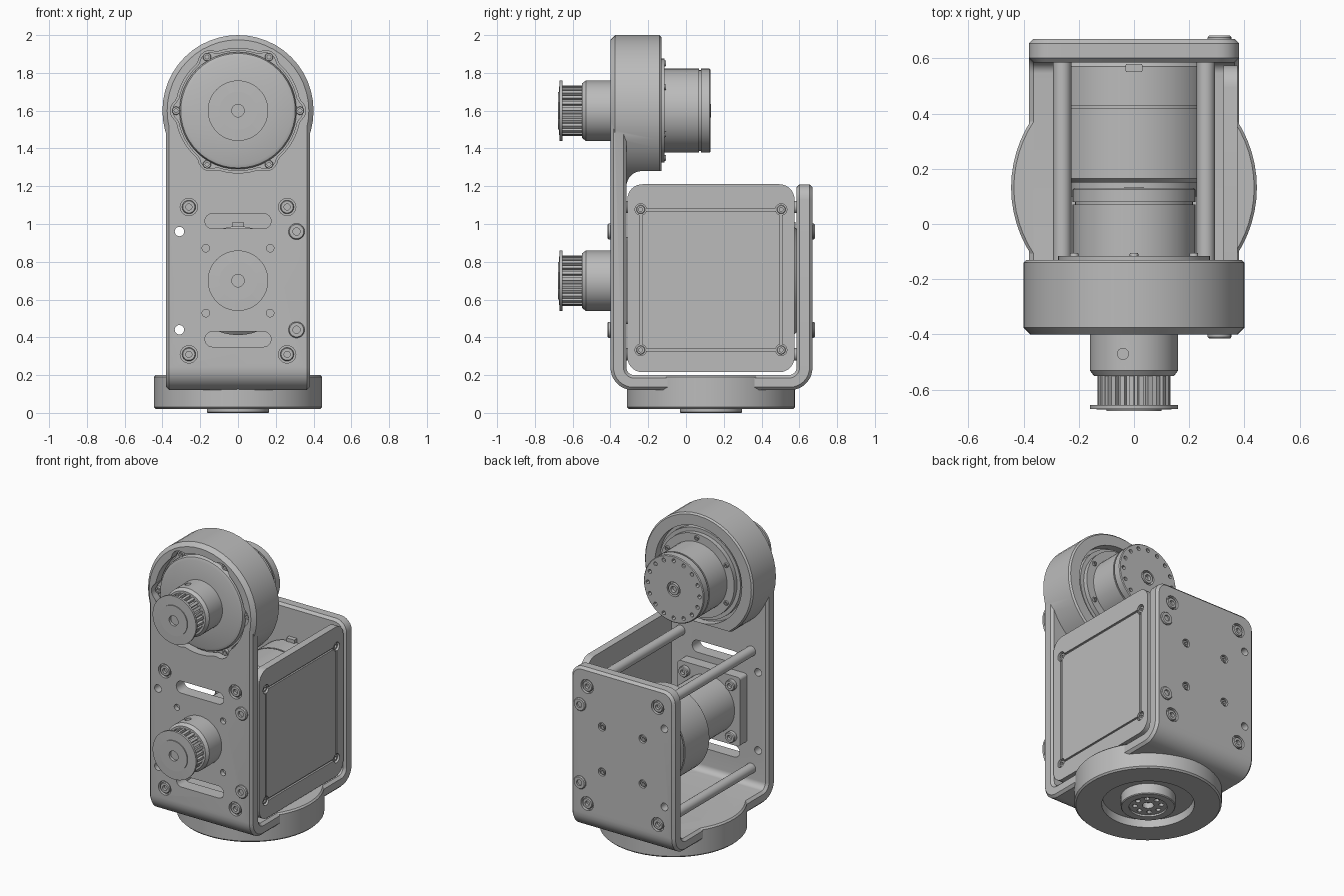
import bpy, bmesh
from math import pi, sin, cos, radians, hypot
from mathutils import Vector

cube = bpy.data.objects.get("Cube")
if cube:
    bpy.data.objects.remove(cube, do_unlink=True)

grey = bpy.data.materials.new("machined grey")
grey.use_nodes = True
grey.diffuse_color = (0.5, 0.5, 0.5, 1)
grey.node_tree.nodes["Principled BSDF"].inputs["Base Color"].default_value = (0.5, 0.5, 0.5, 1)
parts = []


def finish(name, bm):
    bmesh.ops.recalc_face_normals(bm, faces=bm.faces)
    mesh = bpy.data.meshes.new(name)
    bm.to_mesh(mesh)
    bm.free()
    mesh.materials.append(grey)
    ob = bpy.data.objects.new(name, mesh)
    bpy.context.collection.objects.link(ob)
    parts.append(ob)
    return ob


def place(axis, u, v, w):
    return {'x': (w, u, v), 'y': (u, w, v), 'z': (u, v, w)}[axis]


def loft(name, rings, axis):
    """Skin rings of (u, v, w) points and cap both ends."""
    bm = bmesh.new()
    vs = [[bm.verts.new(place(axis, *p)) for p in ring] for ring in rings]
    n = len(vs[0])
    for a, b in zip(vs, vs[1:]):
        for i in range(n):
            bm.faces.new((a[i], a[(i + 1) % n], b[(i + 1) % n], b[i]))
    bm.faces.new(vs[0])
    bm.faces.new(vs[-1])
    return finish(name, bm)


def prism(name, outline, w0, w1, axis='y'):
    return loft(name, [[(u, v, w) for u, v in outline] for w in (w0, w1)], axis)


def lathe(name, profile, u=0, v=0, axis='y', n=48):
    """Turn a profile of (position, radius) pairs around the axis."""
    return loft(name, [[(u + r * cos(2 * pi * i / n), v + r * sin(2 * pi * i / n), w)
                        for i in range(n)] for w, r in profile], axis)


def rod(name, u, v, w0, w1, r, axis='y', n=24):
    return lathe(name, [(w0, r), (w1, r)], u, v, axis, n)


def arc(cu, cv, r, a0, a1, n=8):
    return [(cu + r * cos(radians(a0 + (a1 - a0) * i / n)),
             cv + r * sin(radians(a0 + (a1 - a0) * i / n))) for i in range(n + 1)]


def rounded(cu, cv, w, h, r):
    a, b = w / 2 - r, h / 2 - r
    return (arc(cu + a, cv + b, r, 0, 90) + arc(cu - a, cv + b, r, 90, 180)
            + arc(cu - a, cv - b, r, 180, 270) + arc(cu + a, cv - b, r, 270, 360))


def combine(target, tools, op='DIFFERENCE'):
    bpy.ops.object.select_all(action='DESELECT')
    for t in tools:
        parts.remove(t)
        t.select_set(True)
    bpy.context.view_layer.objects.active = tools[0]
    if len(tools) > 1:
        bpy.ops.object.join()
    tool = tools[0]
    bpy.context.view_layer.objects.active = target
    mod = target.modifiers.new("cut", 'BOOLEAN')
    mod.operation, mod.solver, mod.object = op, 'EXACT', tool
    bpy.ops.object.modifier_apply(modifier=mod.name)
    bpy.data.objects.remove(tool, do_unlink=True)


def screw(name, u, v, face, side, r, axis='y'):
    """Socket screw whose head ends at face and points along side."""
    lathe(name, [(face - side * 0.04, r), (face - side * 0.006, r), (face, r * 0.88),
                 (face, r * 0.45), (face - side * 0.02, r * 0.45)], u, v, axis, 18)


def circle_spots(n, radius, cu=0, cv=0, start=0):
    return [(cu + radius * cos(start + 2 * pi * i / n),
             cv + radius * sin(start + 2 * pi * i / n)) for i in range(n)]


HEAD, LOW, BASE_Y = 1.6, 0.7, 0.132
rod_spots = [(x, z) for x in (-0.26, 0.26) for z in (0.31, 1.09)]
side_heights = (0.44, 0.96)

# U-shaped bracket: side profile pulled across the width
profile = ([(0.67, 1.21)] + arc(0.55, 0.24, 0.12, 0, -90) + arc(-0.28, 0.24, 0.12, -90, -180)
           + [(-0.4, HEAD), (-0.315, HEAD)] + arc(-0.275, 0.24, 0.04, 180, 270)
           + arc(0.545, 0.24, 0.04, 270, 360) + [(0.585, 1.21)])
bracket = prism("bracket", profile, -0.38, 0.38, 'x')
bm = bmesh.new()
bm.from_mesh(bracket.data)
corners = [e for e in bm.edges if all(abs(v.co.z - 1.21) < 1e-4 and v.co.y > 0.5 for v in e.verts)
           and abs(e.verts[0].co.x - e.verts[1].co.x) < 1e-4]
bmesh.ops.bevel(bm, geom=corners, offset=0.08, segments=6, profile=0.5, affect='EDGES')
rim = [e for e in bm.edges if e.calc_face_angle(0) > 1.2
       and (min(abs(v.co.x) for v in e.verts) > 0.379
            or all(v.co.z > 1.12 and v.co.y > 0.5 for v in e.verts))]
bmesh.ops.bevel(bm, geom=rim, offset=0.016, segments=1, affect='EDGES')
bm.to_mesh(bracket.data)
bm.free()

# Round head with a filleted underside, joined to the bracket
head = lathe("head", [(-0.4, 0.375), (-0.375, 0.4), (-0.14, 0.4), (-0.13, 0.39)], 0, HEAD)
under = arc(-0.235, 1.2, 0.08, 180, 90) + [(0.1, 1.28), (0.1, 1.0), (-0.315, 1.0)]
combine(head, [prism("underside", under, -0.6, 0.6, 'x')])
combine(bracket, [head], 'UNION')

# Lobed head recess, slots and holes


def lobed(scale):
    pts = []
    for i in range(120):
        off = abs((i * 3 + 30) % 60 - 30) / 10
        r = (0.33 + 0.028 * max(0, 1 - off * off)) * scale
        pts.append((r * cos(radians(i * 3)), HEAD + r * sin(radians(i * 3))))
    return pts


cuts = [prism("recess", lobed(1), -0.5, -0.33), rod("rear_recess", 0, HEAD, -0.18, 0, 0.32, n=48)]
cuts += [prism("slot", rounded(0, z, 0.35, 0.08, 0.0399), -0.5, -0.25) for z in (0.39, 1.015)]
cuts += [rod("through_hole", -0.31, z, -1, 1, 0.025) for z in side_heights]
for x, z in rod_spots:
    cuts += [rod("counterbore", x, z, -0.5, -0.38, 0.046), rod("counterbore", x, z, 0.65, 0.8, 0.046)]
cuts += [rod("small_hole", x, LOW + z, -0.5, -0.37, 0.02) for x in (-0.17, 0.17) for z in (-0.172, 0.172)]
rear_spots = [(x, LOW + z) for x in (-0.15, 0.15) for z in (-0.15, 0.15)]
cuts += [rod("rear_hole", x, z, 0.65, 0.8, 0.027) for x, z in rear_spots]
combine(bracket, cuts)

# Screws and spacer rods
for x, z in rod_spots:
    rod("spacer_rod", x, z, -0.32, 0.59, 0.033)
    screw("front_screw", x, z, -0.399, -1, 0.036)
    screw("rear_screw", x, z, 0.669, 1, 0.036)
for x, z in rear_spots:
    screw("rear_small_screw", x, z, 0.667, 1, 0.02)
for z in side_heights:
    screw("side_front_screw", 0.31, z, -0.415, -1, 0.043)
    screw("side_rear_screw", 0.31, z, 0.682, 1, 0.043)

# Turntable base with recessed underside
base = lathe("base", [(0.12, 0.1), (0.12, 0.165), (0.07, 0.165), (0.07, 0.275), (0.02, 0.28),
                      (0.02, 0.435), (0.03, 0.445), (0.19, 0.445), (0.2, 0.435)], 0, BASE_Y, 'z', 64)
hub = lathe("base_hub", [(0.13, 0.165), (0.005, 0.165), (0, 0.16), (0, 0.115), (0.012, 0.115)],
            0, BASE_Y, 'z')
combine(hub, [rod("hub_hole", x, y, -0.1, 0.04, 0.016, 'z', 12)
              for x, y in circle_spots(8, 0.08, 0, BASE_Y)]
        + [rod("hub_centre", 0, BASE_Y, -0.1, 0.05, 0.035, 'z')])

# Side cover with framed centre and corner screws
cover = prism("side_cover", rounded(0.132, 0.713, 0.885, 0.995, 0.08), 0.325, 0.374, 'x')
combine(cover, [prism("frame", rounded(0.132, 0.705, 0.755, 0.755, 0.01), 0.362, 0.5, 'x')])
cover_spots = [(0.132 + y, 0.705 + z) for y in (-0.372, 0.372) for z in (-0.372, 0.372)]
combine(cover, [rod("cover_hole", y, z, 0.355, 0.5, 0.03, 'x') for y, z in cover_spots])
centre = prism("cover_centre", rounded(0.132, 0.705, 0.73, 0.73, 0.01), 0.35, 0.373, 'x')
combine(centre, [rod("cover_hole", y, z, 0.355, 0.5, 0.03, 'x') for y, z in cover_spots])
for y, z in cover_spots:
    screw("cover_screw", y, z, 0.366, 1, 0.023, 'x')

# Toothed pulleys on both shafts
for label, z in (("upper", HEAD), ("lower", LOW)):
    hub = lathe(label + "_pulley_hub", [(-0.34, 0.16), (-0.53, 0.16), (-0.55, 0.145), (-0.55, 0.1)], 0, z)
    combine(hub, [rod("set_screw_hole", -0.04, -0.47, z + 0.1, z + 0.3, 0.02, 'z')])
    teeth = []
    for i in range(24):
        for step, r in ((0, 0.133), (0.5, 0.133), (0.55, 0.113), (0.95, 0.113)):
            a = 2 * pi * (i + step) / 24
            teeth.append((r * cos(a), z + r * sin(a)))
    prism(label + "_pulley_teeth", teeth, -0.66, -0.54)
    lathe(label + "_pulley_flange", [(-0.655, 0.16), (-0.67, 0.16), (-0.672, 0.1), (-0.678, 0.1),
                                     (-0.678, 0.033), (-0.64, 0.033)], 0, z)

# Upper motor: front cap, lobed flange and rear drive
lathe("motor_cap", [(-0.32, 0.31), (-0.37, 0.31), (-0.385, 0.303), (-0.392, 0.285), (-0.392, 0.1)], 0, HEAD)
prism("motor_flange", lobed(0.97), -0.36, -0.32)
for x, z in circle_spots(6, 0.328, 0, HEAD):
    screw("motor_flange_screw", x, z, -0.375, -1, 0.022)
lathe("rear_flange", [(-0.19, 0.3), (-0.145, 0.3), (-0.145, 0.275), (-0.115, 0.275), (-0.115, 0.1)], 0, HEAD)
for x, z in circle_spots(6, 0.25, 0, HEAD, pi / 6):
    screw("rear_flange_screw", x, z, -0.105, 1, 0.016)
drive = lathe("rear_drive", [(-0.15, 0.222), (0.07, 0.222), (0.07, 0.214), (0.08, 0.214),
                             (0.08, 0.222), (0.125, 0.222), (0.13, 0.217)], 0, HEAD)
combine(drive, [rod("drive_hole", x, z, 0.1, 0.2, 0.013, n=12) for x, z in circle_spots(16, 0.19, 0, HEAD)]
        + [rod("drive_centre", 0, HEAD, 0.1, 0.2, 0.048)])
lathe("drive_shaft", [(0.08, 0.036), (0.132, 0.036), (0.132, 0.02), (0.11, 0.02)], 0, HEAD)

# Lower motor: mount plate, gearbox and body
prism("mount_plate", rounded(0, LOW, 0.46, 0.46, 0.02), -0.32, -0.24)
for x in (-0.172, 0.172):
    for z in (-0.172, 0.172):
        screw("mount_screw", x, LOW + z, -0.21, 1, 0.035)
lathe("lower_motor", [(-0.25, 0.19), (0.1, 0.19), (0.1, 0.23), (0.15, 0.23), (0.15, 0.27), (0.165, 0.288),
                      (0.42, 0.288), (0.42, 0.28), (0.43, 0.28), (0.43, 0.288), (0.57, 0.288),
                      (0.59, 0.27)], 0, LOW)
prism("cable_plug", rounded(0, 0.565, 0.06, 0.03, 0.005), LOW + 0.25, LOW + 0.31, 'z')

# Smooth curved surfaces while keeping sharp edges
bpy.ops.object.select_all(action='DESELECT')
for ob in parts:
    ob.select_set(True)
bpy.context.view_layer.objects.active = bracket
bpy.ops.object.shade_smooth_by_angle(angle=radians(30))
